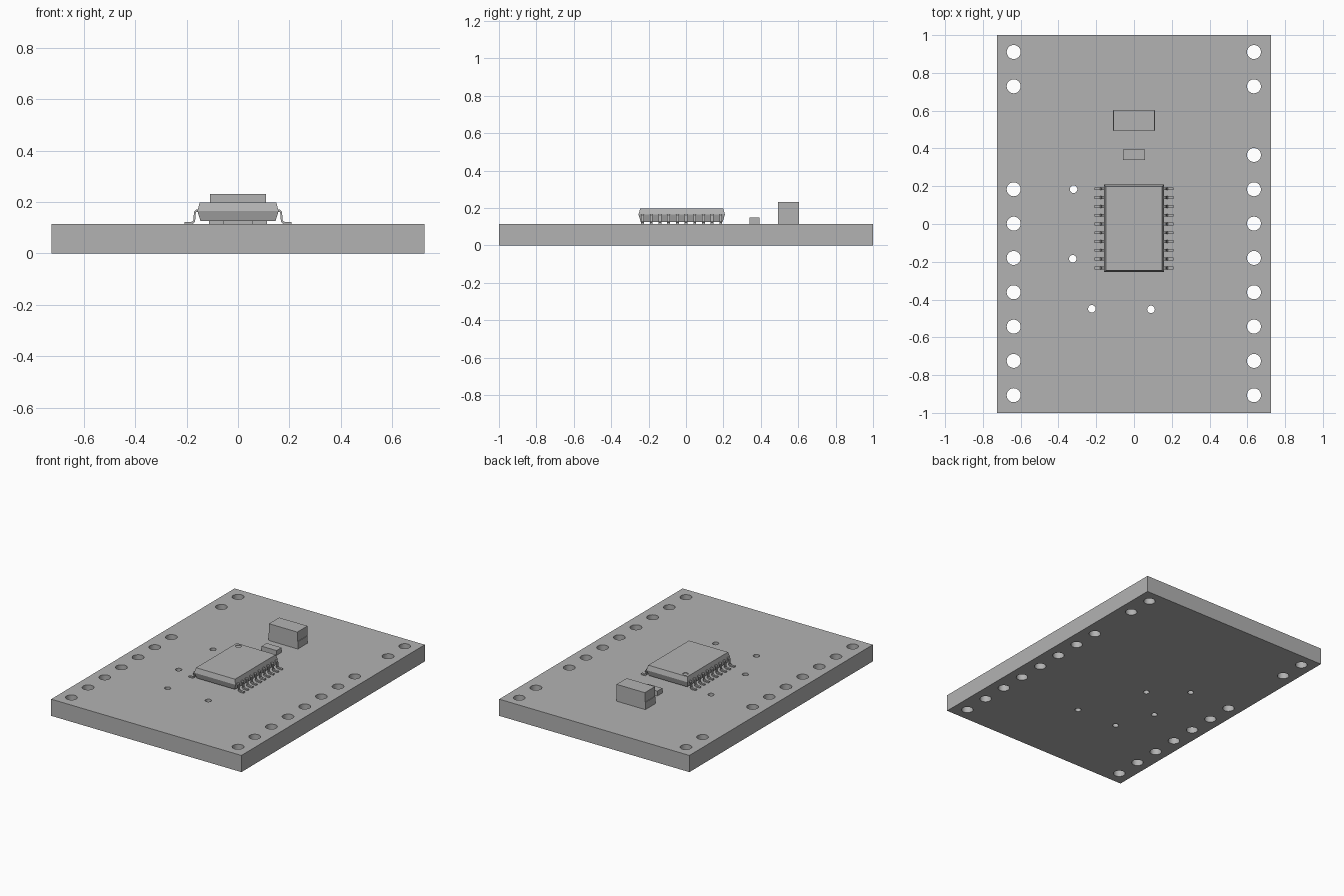
import bpy, bmesh
from math import radians
from mathutils import Matrix, Vector

if "Cube" in bpy.data.objects:
    bpy.data.objects.remove(bpy.data.objects["Cube"])

GREY = (0.448, 0.448, 0.448, 1)
grey = bpy.data.materials.new("plain_grey")
grey.diffuse_color = GREY
grey.use_nodes = True
grey.node_tree.nodes["Principled BSDF"].inputs["Base Color"].default_value = GREY

BOARD_TOP = 0.115
PITCH = 0.1817


def finish(name, bm):
    """Turn a bmesh into a named object with the shared material."""
    bmesh.ops.recalc_face_normals(bm, faces=bm.faces)
    mesh = bpy.data.meshes.new(name)
    bm.to_mesh(mesh)
    bm.free()
    mesh.materials.append(grey)
    obj = bpy.data.objects.new(name, mesh)
    bpy.context.collection.objects.link(obj)
    return obj


def add_box(bm, low, high):
    low, high = Vector(low), Vector(high)
    place = Matrix.Translation((low + high) / 2) @ Matrix.Diagonal((*(high - low), 1))
    bmesh.ops.create_cube(bm, size=1, matrix=place)


def add_cylinder(bm, x, y, z, radius, depth, sides=32):
    bmesh.ops.create_cone(bm, cap_ends=True, segments=sides, radius1=radius, radius2=radius,
                          depth=depth, matrix=Matrix.Translation((x, y, z)))


def cut(obj, bm):
    """Cut the given solids out of an object, then discard the cutter."""
    cutter = finish(obj.name + "_cutter", bm)
    cutter.hide_render = True
    mod = obj.modifiers.new("holes", "BOOLEAN")
    mod.operation, mod.solver, mod.object = "DIFFERENCE", "EXACT", cutter
    bpy.ops.object.select_all(action="DESELECT")
    bpy.context.view_layer.objects.active = obj
    obj.select_set(True)
    bpy.ops.object.modifier_apply(modifier=mod.name)
    bpy.data.objects.remove(cutter)
    bpy.ops.object.shade_smooth_by_angle(angle=radians(30))


# Circuit board with pin holes along both long edges and a few small vias
bm = bmesh.new()
add_box(bm, (-0.726, -1, 0), (0.726, 1, BOARD_TOP))
board = finish("board", bm)

holes = bmesh.new()
for x, missing in ((-0.637, (2, 3)), (0.635, (3,))):
    for k in range(-5, 6):
        if k not in missing:
            add_cylinder(holes, x, k * PITCH + 0.002, 0.06, 0.037, 0.3)
for x, y in ((-0.32, 0.184), (-0.324, -0.184), (-0.223, -0.449), (0.09, -0.452), (-0.1, 0.004)):
    add_cylinder(holes, x, y, 0.06, 0.02, 0.3, 24)
cut(board, holes)

# Chip body: rectangular rings, widest at the seam where the pins leave
CHIP_Y = -0.023
bm = bmesh.new()
rings = []
for z, hx, hy in ((0.126, 0.146, 0.219), (0.165, 0.158, 0.231), (0.198, 0.149, 0.222)):
    rings.append([bm.verts.new((sx * hx, CHIP_Y + sy * hy, z))
                  for sx, sy in ((-1, -1), (1, -1), (1, 1), (-1, 1))])
for a, b in zip(rings, rings[1:]):
    for i in range(4):
        j = (i + 1) % 4
        bm.faces.new((a[i], a[j], b[j], b[i]))
bm.faces.new(rings[0])
bm.faces.new(rings[-1])
chip = finish("chip_body", bm)

# Shallow round orientation mark in the chip's top
dimple = bmesh.new()
add_cylinder(dimple, -0.115, 0.17, 0.203, 0.018, 0.018)
cut(chip, dimple)

# Gull-wing pins: a bent strip profile extruded to pin width, on both sides
PIN_PROFILE = ((0.150, 0.170), (0.163, 0.170), (0.171, 0.163), (0.174, 0.128), (0.181, 0.123),
               (0.209, 0.123), (0.209, 0.115), (0.176, 0.115), (0.167, 0.123), (0.164, 0.159),
               (0.160, 0.162), (0.150, 0.162))
bm = bmesh.new()
for side in (-1, 1):
    for n in range(10):
        y = CHIP_Y + (n - 4.5) * 0.0465 - 0.0075
        face = bm.faces.new([bm.verts.new((side * x, y, z)) for x, z in PIN_PROFILE])
        solid = bmesh.ops.extrude_face_region(bm, geom=[face])
        moved = [v for v in solid["geom"] if isinstance(v, bmesh.types.BMVert)]
        bmesh.ops.translate(bm, verts=moved, vec=(0, 0.015, 0))
finish("chip_pins", bm)

# Large block component with low end terminals
bm = bmesh.new()
add_box(bm, (-0.108, 0.492, BOARD_TOP), (0.108, 0.603, 0.231))
finish("large_component", bm)
bm = bmesh.new()
for side in (-1, 1):
    inner, outer = sorted((side * 0.1, side * 0.112))
    add_box(bm, (inner, 0.495, BOARD_TOP), (outer, 0.6, 0.165))
finish("large_component_terminals", bm)

# Small flat component
bm = bmesh.new()
add_box(bm, (-0.057, 0.339, BOARD_TOP), (0.057, 0.394, 0.148))
finish("small_component", bm)
